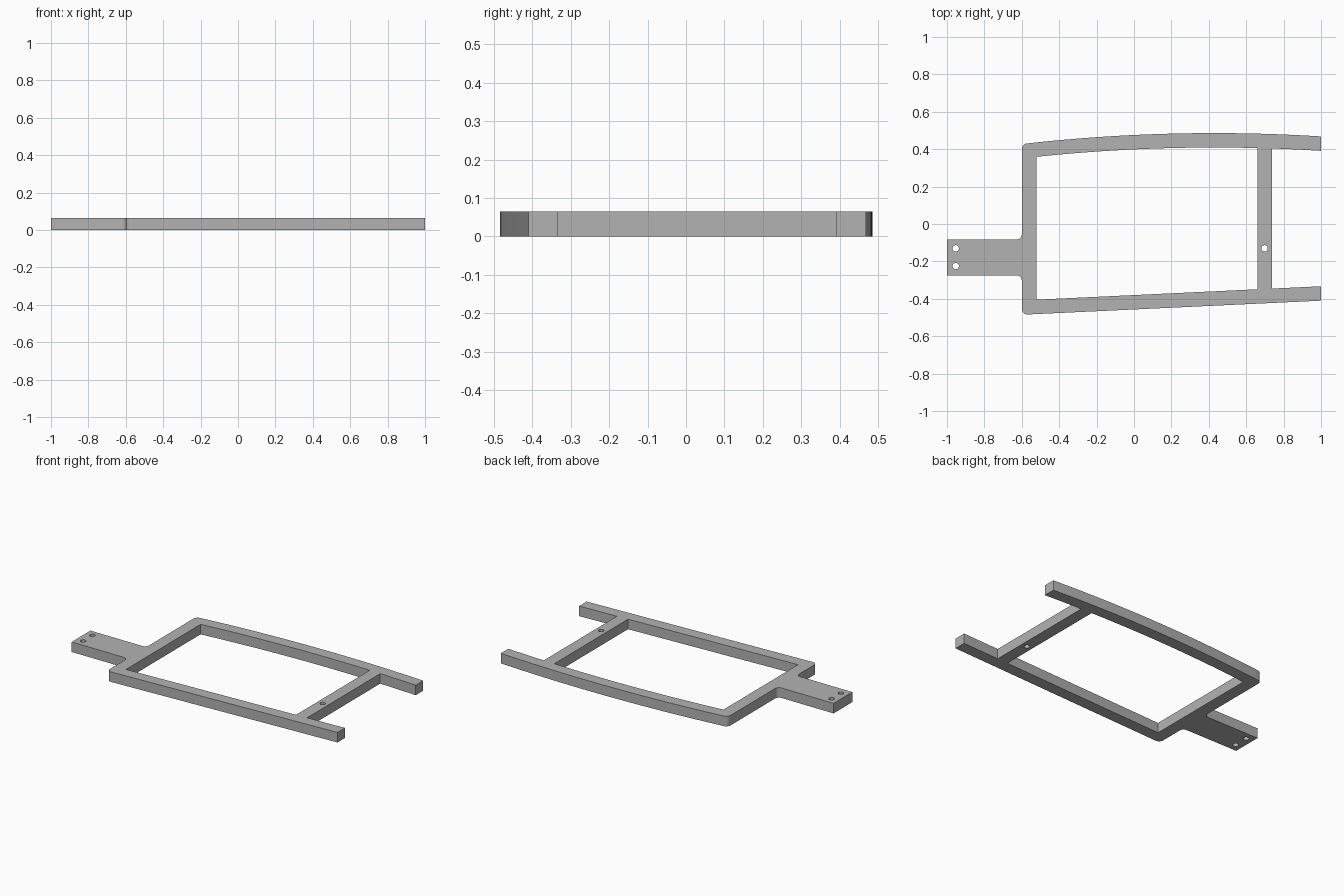
import bpy, bmesh, math
from mathutils import Vector

if "Cube" in bpy.data.objects:
    bpy.data.objects.remove(bpy.data.objects["Cube"], do_unlink=True)

HEIGHT = 0.065
RAIL = 0.077                       # rail width
POST_OUT, POST_IN = -0.6, -0.52    # rear post
BAR_A, BAR_B = 0.66, 0.737         # crossbar
TAB_LOW, TAB_HIGH = -0.275, -0.083


def arc_y(x):
    """Outer edge of the bowed rail."""
    return 0.486 - 0.055 * (x - 0.43) ** 2


def line_y(x):
    """Outer edge of the straight rail."""
    return -0.41 - 0.047 * (1 - x)


def bowed(x0, x1, offset, n=20):
    xs = [x0 + (x1 - x0) * i / n for i in range(n + 1)]
    return [(x, arc_y(x) - offset) for x in xs]


def rounded(prev, corner, nxt, r, n=8):
    """Arc of radius r tangent to both edges of a corner."""
    c = Vector(corner)
    a, b = (Vector(prev) - c).normalized(), (Vector(nxt) - c).normalized()
    half = a.angle(b) / 2
    centre = c + (a + b).normalized() * (r / math.sin(half))
    s = c + a * (r / math.tan(half)) - centre
    e = c + b * (r / math.tan(half)) - centre
    sweep = s.angle(e)
    return [tuple(centre + (s * math.sin(sweep * (1 - i / n)) + e * math.sin(sweep * i / n)) / math.sin(sweep))
            for i in range(n + 1)]


def circle(x, y, r=0.017, n=32):
    return [(x + r * math.cos(math.tau * i / n), y + r * math.sin(math.tau * i / n)) for i in range(n)]


# Outer outline: straight rail, post with tab, bowed rail, open fork end
low = (POST_OUT, line_y(POST_OUT))
high = (POST_OUT, arc_y(POST_OUT))
tab_a, tab_b = (POST_OUT, TAB_LOW), (POST_OUT, TAB_HIGH)
outline = [(1, line_y(1))]
outline += rounded((1, line_y(1)), low, tab_a, 0.03)
outline += rounded(low, tab_a, (-1, TAB_LOW), 0.027)
outline += [(-1, TAB_LOW), (-1, TAB_HIGH)]
outline += rounded((-1, TAB_HIGH), tab_b, high, 0.027)
outline += rounded(tab_b, high, (-0.5, arc_y(-0.5)), 0.03)
outline += bowed(-0.54, 1, 0, 32)
outline += bowed(1, BAR_B, RAIL, 6)
outline += [(BAR_B, line_y(BAR_B) + RAIL), (1, line_y(1) + RAIL)]

# Window between the rails, and the bolt holes
window = bowed(POST_IN, BAR_A, RAIL, 26)
window += [(BAR_A, line_y(BAR_A) + RAIL), (POST_IN, line_y(POST_IN) + RAIL)]
holes = [circle(-0.953, -0.13), circle(-0.953, -0.225), circle(0.698, -0.13)]

# Filled, extruded profile turned into a mesh
curve = bpy.data.curves.new("frame_profile", "CURVE")
curve.dimensions = "2D"
curve.fill_mode = "BOTH"
curve.extrude = HEIGHT / 2
for loop in [outline, window] + holes:
    spline = curve.splines.new("POLY")
    spline.points.add(len(loop) - 1)
    for p, (x, y) in zip(spline.points, loop):
        p.co = (x, y, 0, 1)
    spline.use_cyclic_u = True
profile = bpy.data.objects.new("frame_profile", curve)
bpy.context.collection.objects.link(profile)
deps = bpy.context.evaluated_depsgraph_get()
mesh = bpy.data.meshes.new_from_object(profile.evaluated_get(deps))
bpy.data.objects.remove(profile, do_unlink=True)

bm = bmesh.new()
bm.from_mesh(mesh)
bmesh.ops.remove_doubles(bm, verts=bm.verts, dist=0.00001)
bmesh.ops.recalc_face_normals(bm, faces=bm.faces)
bmesh.ops.translate(bm, verts=bm.verts, vec=(0, 0, HEIGHT / 2))
bm.to_mesh(mesh)
bm.free()

frame = bpy.data.objects.new("forked_frame", mesh)
bpy.context.collection.objects.link(frame)

# Single grey material
grey = bpy.data.materials.new("plain_grey")
grey.use_nodes = True
grey.diffuse_color = (0.45, 0.45, 0.45, 1)
grey.node_tree.nodes["Principled BSDF"].inputs["Base Color"].default_value = (0.45, 0.45, 0.45, 1)
mesh.materials.clear()
mesh.materials.append(grey)

bpy.context.view_layer.objects.active = frame
frame.select_set(True)
bpy.ops.object.shade_smooth_by_angle(angle=math.radians(30))
